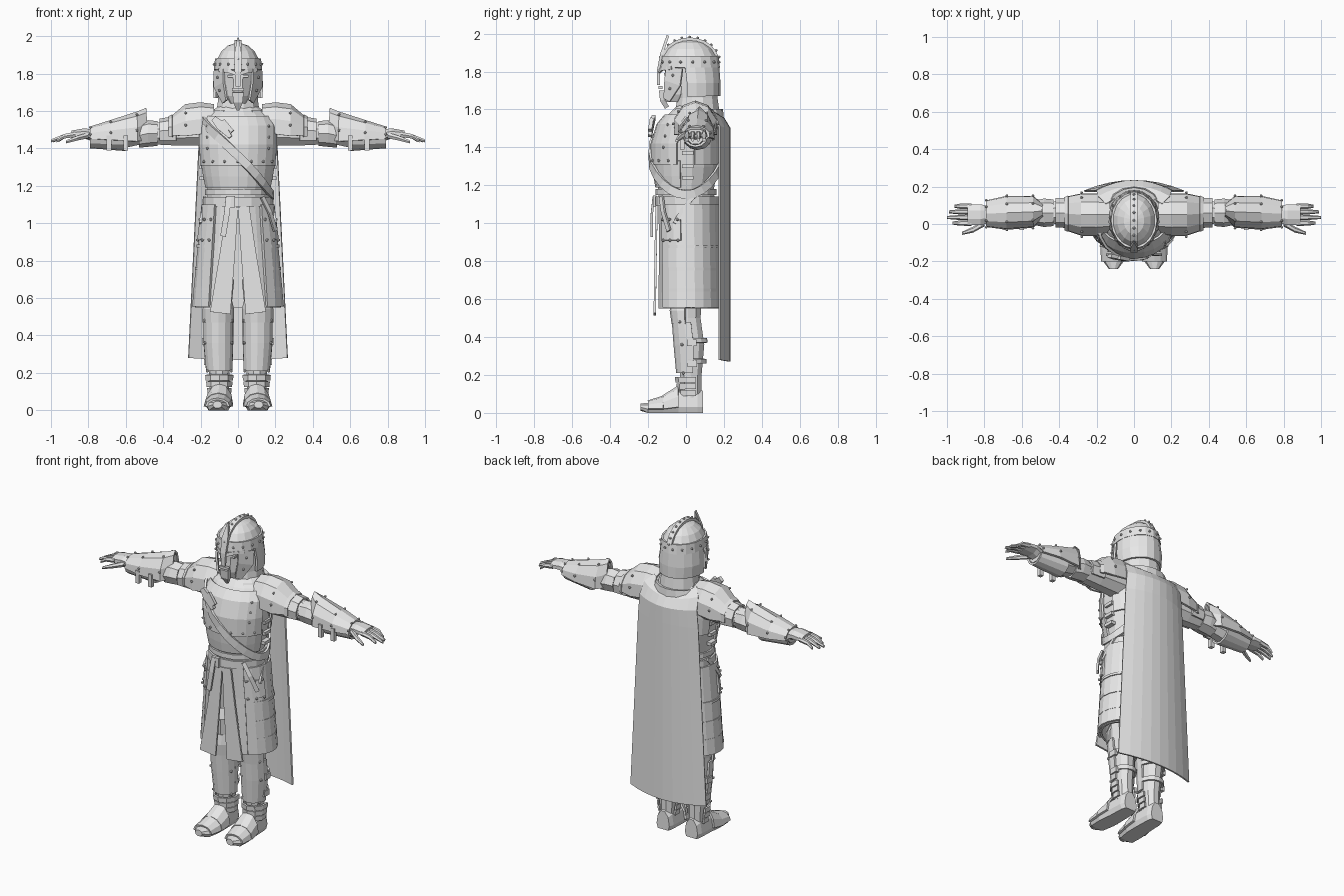
import bpy, bmesh, math
from mathutils import Vector

cube = bpy.data.objects.get("Cube")
if cube:
    bpy.data.objects.remove(cube, do_unlink=True)

GREY = (.8, .8, .8, 1)
grey = bpy.data.materials.new("plain_grey")
grey.use_nodes = True
grey.diffuse_color = GREY
grey.node_tree.nodes["Principled BSDF"].inputs["Base Color"].default_value = GREY


def finish(name, bm, thickness=0, mirror=False):
    """Turn a bmesh into a named object with optional thickness and mirroring."""
    bmesh.ops.recalc_face_normals(bm, faces=bm.faces)
    mesh = bpy.data.meshes.new(name)
    bm.to_mesh(mesh)
    bm.free()
    mesh.materials.append(grey)
    obj = bpy.data.objects.new(name, mesh)
    bpy.context.scene.collection.objects.link(obj)
    if thickness:
        solid = obj.modifiers.new("thickness", 'SOLIDIFY')
        solid.thickness = thickness
        solid.offset = 0
    if mirror:
        obj.modifiers.new("mirror", 'MIRROR').use_mirror_merge = False
    return obj


def loft(name, rings, closed=True, thickness=0, mirror=False):
    """Skin a list of point rings; closed solid rings get end caps."""
    bm = bmesh.new()
    rows = [[bm.verts.new(p) for p in ring] for ring in rings]
    count = len(rows[0])
    for low, high in zip(rows, rows[1:]):
        for i in range(count if closed else count - 1):
            j = (i + 1) % count
            bm.faces.new((low[i], low[j], high[j], high[i]))
    if closed and not thickness:
        bm.faces.new(rows[0])
        bm.faces.new(rows[-1])
    return finish(name, bm, thickness, mirror)


def point(axis, section, degrees, grow=0):
    """Point on an elliptical section: (position, centre a, centre b, radius a, radius b)."""
    pos, ca, cb, ra, rb = section
    angle = math.radians(degrees)
    a = ca + (ra + grow) * math.sin(angle)
    b = (rb + grow) * math.cos(angle)
    if axis == 'z':
        return Vector((a, cb - b, pos))
    if axis == 'x':
        return Vector((pos, a, cb + b))
    return Vector((a, pos, max(cb + b, 0)))


def tube(name, axis, sections, sides=12, mirror=False):
    step = 360 / sides
    rings = [[point(axis, s, step * (i + .5)) for i in range(sides)] for s in sections]
    return loft(name, rings, mirror=mirror)


def shell(name, axis, sections, start, end, sides=8, thickness=.012, mirror=False, grow=0):
    """Curved plate covering part of an elliptical section."""
    full = end - start == 360
    count = sides if full else sides + 1
    angles = [start + (end - start) * i / sides for i in range(count)]
    rings = [[point(axis, s, a, grow) for a in angles] for s in sections]
    return loft(name, rings, full, thickness, mirror)


def ribbon(name, path, normals, widths, thickness=.012, mirror=False, closed=False):
    """Flat strap that follows a path and faces along the given normals."""
    path = [Vector(p) for p in path]
    last = len(path) - 1
    edges = []
    for i, p in enumerate(path):
        before = path[i - 1] if closed else path[max(i - 1, 0)]
        after = path[(i + 1) % len(path)] if closed else path[min(i + 1, last)]
        side = Vector(normals[i]).cross(after - before).normalized() * widths[i] / 2
        edges.append((p - side, p + side))
    return loft(name, [[e[0] for e in edges], [e[1] for e in edges]], closed, thickness, mirror)


def studs(name, points, radius=.008, mirror=False):
    bm = bmesh.new()
    for p in points:
        made = bmesh.ops.create_icosphere(bm, subdivisions=1, radius=radius)
        bmesh.ops.translate(bm, verts=made["verts"], vec=p)
    finish(name, bm, mirror=mirror)


def boxes(name, centres, size, mirror=False):
    bm = bmesh.new()
    for c in centres:
        made = bmesh.ops.create_cube(bm, size=1)
        bmesh.ops.scale(bm, verts=made["verts"], vec=size)
        bmesh.ops.translate(bm, verts=made["verts"], vec=c)
    finish(name, bm, mirror=mirror)


def section_at(sections, pos):
    """Interpolate a section at a given position."""
    for low, high in zip(sections, sections[1:]):
        if low[0] <= pos <= high[0]:
            f = (pos - low[0]) / (high[0] - low[0])
            return tuple(a + (b - a) * f for a, b in zip(low, high))
    return sections[-1]


FRONT = (0, -1, 0)

# Torso with breastplate and belly plate
torso = [(1, 0, .01, .17, .15), (1.18, 0, 0, .165, .15), (1.3, 0, 0, .19, .17),
         (1.42, 0, 0, .2, .17), (1.52, 0, .01, .2, .15), (1.58, 0, .03, .17, .12), (1.63, 0, .05, .1, .09)]
tube("torso", 'z', torso, 16)
chest = [section_at(torso, z) for z in (1.31, 1.42, 1.52, 1.57)]
belly = [section_at(torso, z) for z in (1.19, 1.25, 1.33)]
shell("breastplate", 'z', chest, -75, 75, 10, grow=.01)
shell("backplate", 'z', chest, 105, 255, 10, grow=.006)
shell("belly_plate", 'z', belly, -80, 80, 10, grow=.004)
rim = section_at(torso, 1.33)
studs("breastplate_studs", [point('z', rim, a, .018) for a in range(-60, 61, 20)])
studs("chest_side_studs", [point('z', section_at(torso, z), 50, .016) for z in (1.4, 1.46, 1.52)], mirror=True)
boxes("torso_side_buckles", [(.19, .01, z) for z in (1.24, 1.3, 1.37)], (.03, .06, .02), mirror=True)

# Diagonal sash and its buckles
sash, sash_normals = [], []
for a in range(0, 360, 15):
    height = 1.36 - .21 * math.sin(math.radians(a))
    p = point('z', section_at(torso, height), a, .02)
    sash.append(p)
    sash_normals.append((p.x, p.y, 0))
ribbon("sash", sash, sash_normals, [.045] * len(sash), .014, closed=True)
ribbon("sash_dagger", [(-.13, -.17, 1.56), (-.09, -.18, 1.52), (-.04, -.19, 1.46)], [FRONT] * 3, [.03, .05, .02], .02)
ribbon("sash_buckle", [(-.08, -.18, 1.55), (-.03, -.19, 1.49)], [FRONT] * 2, [.02, .02], .02)

# Belt, buckle and hanging straps
belt = [(1.09, 0, .005, .18, .16), (1.14, 0, .005, .18, .16)]
shell("belt", 'z', belt, 0, 360, 16)
shell("waist_band", 'z', [(1.15, 0, 0, .17, .155), (1.18, 0, 0, .17, .155)], 0, 360, 16)
boxes("belt_buckle", [(-.04, -.165, 1.115)], (.05, .02, .06))
ribbon("belt_end", [(-.05, -.17, 1.14), (-.06, -.18, 1.05), (-.08, -.18, .93)], [FRONT] * 3, [.03] * 3)
ribbon("hip_strap", [(.13, -.13, 1.14), (.17, -.12, 1.06), (.2, -.09, .96)], [(1, -1, 0)] * 3, [.025] * 3)
ribbon("hip_loops", [(.18, .04, 1.14), (.19, -.02, 1.07), (.2, -.06, 1)], [(1, 0, 0)] * 3, [.02] * 3, mirror=True)

# Skirt: mail layer, overlapping lames, front panels and hip plates
skirt = [(.55, 0, .01, .225, .155), (.9, 0, .01, .2, .15), (1.1, 0, .005, .175, .15)]
shell("mail_skirt", 'z', skirt, 14, 346, 20)
for i, (low, high) in enumerate([(.54, .65), (.64, .76), (.75, .88), (.87, 1.05)]):
    lower, upper = section_at(skirt, low), section_at(skirt, high)
    shell("skirt_lame_%d" % i, 'z', [lower, upper], 40, 320, 18, .014, grow=.006)
    shell("lame_rim_%d" % i, 'z', [lower, section_at(skirt, low + .015)], 40, 320, 18, .014, grow=.014)
ribbon("front_panels", [(.03, -.155, 1.09), (.055, -.16, .85), (.095, -.165, .52)], [FRONT] * 3,
       [.06, .08, .11], mirror=True)
hip = [section_at(skirt, z) for z in (.91, 1.02)]
shell("hip_plates", 'z', hip, 38, 78, 3, .014, mirror=True, grow=.018)
studs("hip_studs", [point('z', s, a, .028) for s in hip for a in (43, 58, 73)], .009, mirror=True)

# Legs, greaves and knee guards
leg = [(.08, .1, .03, .05, .055), (.2, .1, .025, .055, .06), (.36, .105, .025, .065, .075),
       (.5, .105, .01, .065, .07), (.7, .1, .01, .08, .085)]
tube("legs", 'z', leg, 10, mirror=True)
greave = [section_at(leg, z) for z in (.21, .36, .48)]
shell("greaves", 'z', greave, -100, 100, 8, mirror=True, grow=.01)
shell("knee_guards", 'z', [(.47, .105, .01, .08, .08), (.54, .105, .01, .08, .09), (.6, .1, .01, .06, .08)],
      -80, 80, 6, mirror=True)
for i, z in enumerate((.12, .155, .19)):
    flare = section_at(leg, z)
    shell("ankle_lames_%d" % i, 'z', [section_at(leg, z - .03), flare], -110, 110, 6, mirror=True,
          grow=.01 + i * .004)
for name, z in (("upper", .37), ("lower", .26)):
    band = section_at(leg, z)
    shell(name + "_calf_straps", 'z', [band, section_at(leg, z + .025)], 80, 280, 8, mirror=True, grow=.01)
    boxes(name + "_calf_buckles", [point('z', band, 95, .012)], (.02, .05, .035), mirror=True)
studs("greave_studs", [point('z', s, a, .018) for s in greave for a in (-60, 60)], .009, mirror=True)

# Armoured shoes
shoe = [(-.24, .11, .03, .025, .02), (-.2, .11, .02, .055, .035), (-.12, .105, .02, .065, .06),
        (-.04, .1, .03, .06, .1), (.06, .1, .03, .055, .11), (.09, .1, .03, .045, .09)]
tube("shoes", 'y', shoe, 10, mirror=True)
shell("toe_caps", 'y', shoe[1:3], -90, 90, 6, mirror=True, grow=.005)
shell("shoe_plates", 'y', shoe[2:4], -90, 90, 6, mirror=True, grow=.008)

# Arms and pauldrons
arm = [(.15, .05, 1.49, .08, .08), (.33, .06, 1.485, .07, .075), (.42, .06, 1.48, .065, .065),
       (.48, .06, 1.48, .055, .055), (.6, .06, 1.46, .065, .06), (.79, .05, 1.46, .05, .045)]
tube("arms", 'x', arm, 8, mirror=True)
pauldron = [(.13, .05, 1.52, .1, .11), (.2, .05, 1.51, .11, .13), (.28, .05, 1.5, .11, .13),
            (.35, .055, 1.49, .09, .08)]
shell("pauldrons", 'x', pauldron, -105, 105, 6, .014, mirror=True)
shell("pauldron_rims", 'x', [pauldron[-1], (.37, .055, 1.49, .08, .07)], -110, 110, 6, mirror=True, grow=.006)
studs("pauldron_studs", [point('x', pauldron[2], a, .01) for a in (-80, -50, 50, 80)], mirror=True)
shell("upper_arm_plates", 'x', arm[1:3], -120, 120, 6, mirror=True, grow=.008)
shell("elbow_plates", 'x', [(.43, .06, 1.48, .065, .06), (.48, .06, 1.48, .07, .065), (.53, .06, 1.47, .06, .06)],
      0, 360, 8, mirror=True)

# Bracers with a raised elbow point
bracer = [(.49, .07, 1.47, .03, .14), (.54, .065, 1.46, .08, .13), (.68, .06, 1.46, .085, .085),
          (.79, .055, 1.46, .065, .05)]
shell("bracers", 'x', bracer, -100, 100, 6, .014, mirror=True)
shell("bracer_undersides", 'x', arm[-2:], 95, 265, 6, mirror=True, grow=.008)
studs("bracer_studs", [point('x', s, a, .01) for s in bracer[1:] for a in (-75, -30, 30, 75)], mirror=True)
boxes("bracer_buckles", [(.6, -.02, 1.43), (.69, -.02, 1.43)], (.025, .025, .08), mirror=True)

# Hands
tube("palms", 'x', [(.76, .05, 1.465, .045, .035), (.82, .05, 1.48, .06, .03), (.89, .05, 1.475, .06, .022)],
     8, mirror=True)
for name, y, tip in (("index", .005, .97), ("middle", .035, 1), ("ring", .065, .99), ("little", .095, .96)):
    tube(name + "_fingers", 'x', [(.87, y, 1.475, .015, .016), (.93, y, 1.465, .014, .014),
                                  (tip, y, 1.44, .008, .009)], 6, mirror=True)
tube("thumbs", 'x', [(.8, .005, 1.47, .018, .018), (.86, -.03, 1.455, .016, .015),
                     (.92, -.05, 1.435, .008, .009)], 6, mirror=True)

# Hood, collar and head
tube("mail_hood", 'z', [(1.56, 0, .06, .125, .125), (1.66, 0, .06, .11, .11), (1.8, 0, .05, .105, .11)], 12)
shell("cape_collar", 'z', [(1.55, 0, .05, .17, .14), (1.6, 0, .06, .14, .125)], 30, 330, 14, .02)
tube("head", 'z', [(1.64, 0, -.05, .04, .06), (1.68, 0, -.03, .065, .09), (1.75, 0, -.01, .08, .105),
                   (1.85, 0, 0, .09, .115)], 10)
ribbon("beard", [(0, -.13, 1.7), (0, -.125, 1.65), (0, -.1, 1.61)], [FRONT] * 3, [.06, .05, .015], .025)
boxes("moustache", [(0, -.135, 1.715)], (.065, .02, .015))
boxes("eyes", [(.04, -.105, 1.785)], (.03, .02, .014), mirror=True)

# Helmet: dome, riveted band, crest, nose guard, neck and cheek guards
dome = [(1.82, 0, .02, .118, .148), (1.88, 0, .02, .112, .14), (1.92, 0, .02, .09, .115),
        (1.95, 0, .02, .055, .075), (1.965, 0, .02, .01, .02)]
tube("helmet_dome", 'z', dome, 16)
shell("helmet_band", 'z', dome[:2], 0, 360, 16, .014, grow=.004)
studs("band_studs", [point('z', section_at(dome, 1.85), a, .014) for a in range(0, 360, 24)])
arc = [Vector((0, math.sin(t), math.cos(t))) for t in (math.radians(a) for a in range(-75, 90, 15))]
crest = [Vector((0, .02 + n.y * .15, 1.84 + n.z * .132)) for n in arc]
ribbon("helmet_crest", crest, arc, [.035] * len(arc), .016)
studs("crest_studs", [p + n * .01 for p, n in zip(crest, arc)])
ribbon("nose_guard", [(0, -.095, 1.99), (0, -.13, 1.89), (0, -.145, 1.81), (0, -.145, 1.73)],
       [FRONT] * 4, [.005, .045, .035, .025], .014)
ribbon("brow_guards", [(.01, -.14, 1.8), (.05, -.125, 1.815), (.1, -.075, 1.82)],
       [FRONT, FRONT, (1, -1, 0)], [.02] * 3, mirror=True)
shell("neck_guard", 'z', [(1.67, 0, .03, .125, .145), (1.74, 0, .03, .13, .145), (1.83, 0, .02, .118, .148)],
      80, 280, 10, .014)
ribbon("cheek_guards", [(.1, -.06, 1.82), (.1, -.07, 1.74), (.07, -.1, 1.65)], [(1, -.6, 0)] * 3,
       [.1, .1, .04], mirror=True)
studs("cheek_studs", [(.11, -.07, 1.78), (.1, -.085, 1.71)], mirror=True)

# Long cape hanging from the shoulders
rows = []
for z, half, shift, lift in ((.27, .265, 0, .01), (1.4, .21, 0, 0), (1.5, .2, 0, .01), (1.55, .19, .03, .03),
                             (1.57, .15, .07, .05)):
    spread = [i / 4 for i in range(-4, 5)]
    rows.append([(u * half, .23 - shift - .055 * u * u, z + lift * u * u) for u in spread])
loft("cape", rows, closed=False, thickness=.01)
